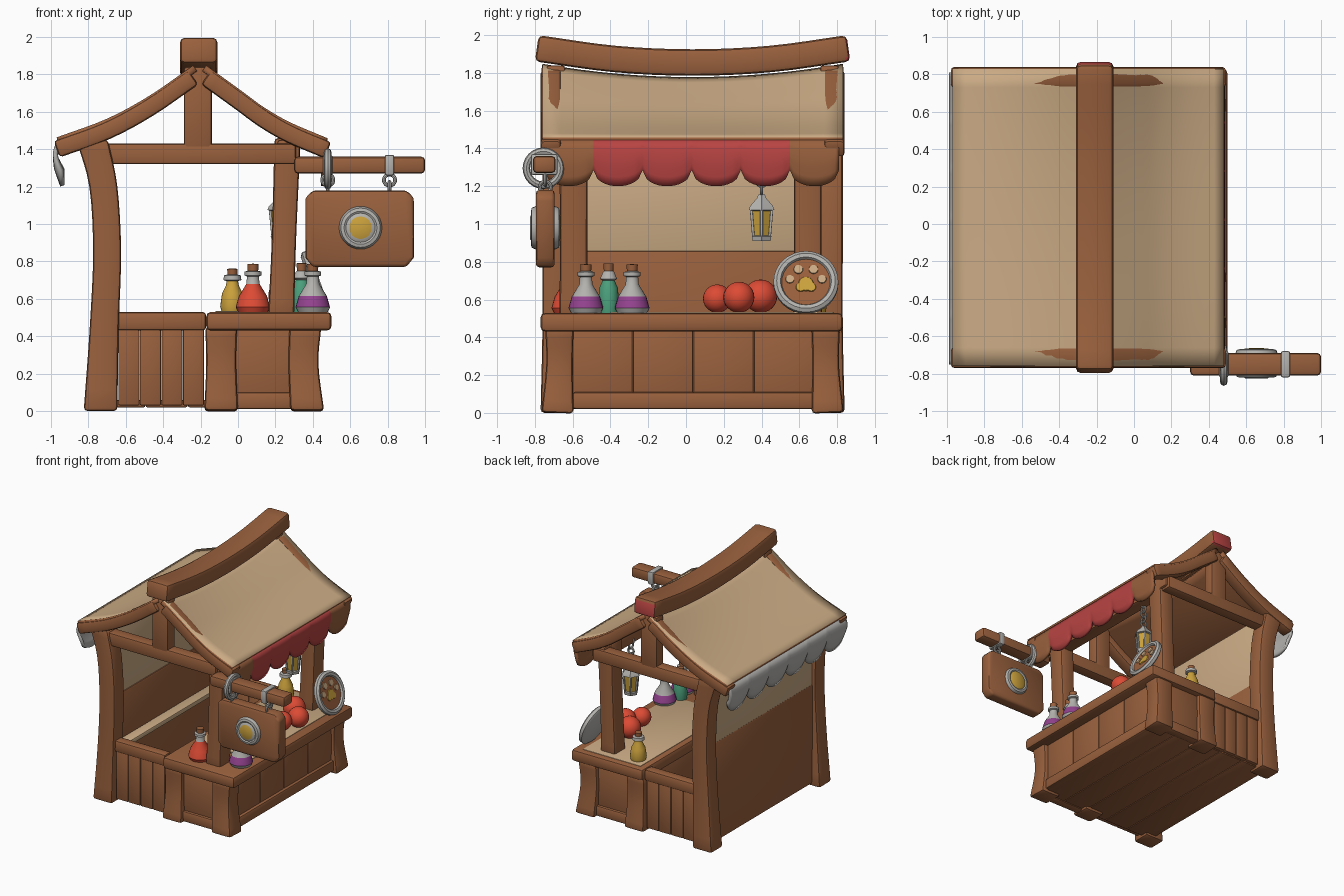
import bpy, bmesh, math
from mathutils import Vector, Matrix, Euler

if "Cube" in bpy.data.objects:
    bpy.data.objects.remove(bpy.data.objects["Cube"])

COLORS = {
    "brown wood": (0.32, 0.118, 0.047), "tan cloth": (0.60, 0.41, 0.235),
    "red cloth": (0.48, 0.058, 0.055), "bright red": (0.72, 0.07, 0.035),
    "light grey": (0.46, 0.45, 0.43), "gold": (0.60, 0.36, 0.045),
    "purple": (0.29, 0.055, 0.27), "green": (0.07, 0.35, 0.20)}
MAT = {}
for n, c in COLORS.items():
    MAT[n] = bpy.data.materials.new(n)
    MAT[n].diffuse_color = (*c, 1)
B, T, R, BR, G, AU, P, GN = COLORS
YC = 0.035  # middle of the stall along y


def finish(name, bm, mats, bevel=0, rule=None, recalc=True):
    if recalc:
        bmesh.ops.recalc_face_normals(bm, faces=bm.faces)
    if bevel:
        es = [e for e in bm.edges if len(e.link_faces) == 2 and e.calc_face_angle() > 0.7]
        bmesh.ops.bevel(bm, geom=es, offset=bevel, segments=2, profile=0.5,
                        affect='EDGES', clamp_overlap=True)
    if rule:
        for f in bm.faces:
            f.material_index = rule(f.calc_center_median())
    me = bpy.data.meshes.new(name)
    bm.to_mesh(me)
    bm.free()
    for m in mats:
        me.materials.append(MAT[m])
    ob = bpy.data.objects.new(name, me)
    bpy.context.collection.objects.link(ob)
    return ob


def box(name, x0, x1, y0, y1, z0, z1, mat=B, bevel=0.015):
    bm = bmesh.new()
    m = Matrix.Translation(((x0+x1)/2, (y0+y1)/2, (z0+z1)/2)) @ Matrix.Diagonal((x1-x0, y1-y0, z1-z0, 1))
    bmesh.ops.create_cube(bm, size=1, matrix=m)
    return finish(name, bm, [mat], bevel)


def curve(pts, n=4):
    """Catmull-Rom resampling of a list of equal-length tuples."""
    p = [Vector(q) for q in pts]
    p = [2*p[0]-p[1]] + p + [2*p[-1]-p[-2]]
    out = []
    for i in range(1, len(p)-2):
        a, b, c, d = p[i-1:i+3]
        for k in range(n):
            t = k/n
            out.append(0.5*(2*b + (c-a)*t + (2*a-5*b+4*c-d)*t*t + (3*b-a-3*c+d)*t**3))
    return out + [p[-2]]


def loft(name, pts, u, mats=(B,), bevel=0.02, rule=None):
    """Beam along points (x, y, z, width, depth); u is the width axis."""
    c, u = curve(pts), Vector(u)
    bm, rings = bmesh.new(), []
    for i, q in enumerate(c):
        t = (c[min(i+1, len(c)-1)] - c[max(i-1, 0)]).copy()
        v = Vector(t[:3]).cross(u).normalized()
        o = Vector(q[:3])
        rings.append([bm.verts.new(o + u*q[3]/2*a + v*q[4]/2*b)
                      for a, b in ((-1, -1), (1, -1), (1, 1), (-1, 1))])
    for r, s in zip(rings, rings[1:]):
        for k in range(4):
            bm.faces.new((r[k], r[(k+1) % 4], s[(k+1) % 4], s[k]))
    bm.faces.new(rings[0])
    bm.faces.new(rings[-1])
    return finish(name, bm, mats, bevel, rule)


def lathe(name, prof, mtx, segs=24):
    """Turned part; profile rows are (radius, height, colour of the band above)."""
    mats = list(dict.fromkeys(p[2] for p in prof))
    bm, rings = bmesh.new(), []
    for r, z, _ in prof:
        rings.append([bm.verts.new(mtx @ Vector((r*math.cos(a), r*math.sin(a), z)))
                      for a in (2*math.pi*k/segs for k in range(segs))])
    for i in range(len(rings)-1):
        for k in range(segs):
            j = (k+1) % segs
            f = bm.faces.new((rings[i][k], rings[i][j], rings[i+1][j], rings[i+1][k]))
            f.material_index = mats.index(prof[i][2])
    bmesh.ops.remove_doubles(bm, verts=bm.verts, dist=1e-5)
    return finish(name, bm, mats)


def sheet(name, fn, nu, nv, hint, mats, thick, rule=None, back=0):
    """Thin cloth from a function of u, v in 0..1."""
    bm = bmesh.new()
    g = [[bm.verts.new(fn(i/nu, j/nv)) for j in range(nv+1)] for i in range(nu+1)]
    for i in range(nu):
        for j in range(nv):
            bm.faces.new((g[i][j], g[i+1][j], g[i+1][j+1], g[i][j+1]))
    bm.normal_update()
    if sum(f.normal.dot(Vector(hint)) for f in bm.faces) < 0:
        bmesh.ops.reverse_faces(bm, faces=bm.faces)
    ob = finish(name, bm, mats, 0, rule, False)
    s = ob.modifiers.new("thickness", 'SOLIDIFY')
    s.thickness, s.offset = thick, -1
    s.material_offset = s.material_offset_rim = back
    return ob


def ring(name, loc, rot, R1, r1):
    bpy.ops.mesh.primitive_torus_add(location=loc, rotation=rot, major_radius=R1, minor_radius=r1,
                                     major_segments=24, minor_segments=8)
    bpy.context.object.name = name
    bpy.context.object.data.materials.append(MAT[G])


def at(x, y, z):
    return Matrix.Translation((x, y, z))


# Floor planks and back wall
for k in range(5):
    x = -0.72 + k*0.226
    box("floor_plank", x, x+0.224, -0.68, 0.76, 0.02, 0.06, B, 0.008)
box("back_wall_wood", -0.75, -0.69, -0.68, 0.76, 0.02, 0.86)
box("back_wall_cloth", -0.745, -0.70, -0.68, 0.76, 0.85, 1.44, T, 0.005)
box("back_ledge", -0.69, -0.60, -0.62, 0.69, 0.44, 0.48, T, 0.01)

# Both gable ends share the same frame
LEFT = [(-0.24, 1.84), (-0.47, 1.68), (-0.70, 1.555), (-0.97, 1.455)]
RIGHT = [(-0.17, 1.84), (0.01, 1.71), (0.14, 1.615), (0.28, 1.535), (0.48, 1.45)]
for y, s in ((-0.69, -1), (0.76, 1)):
    loft("back_post", [(-0.735, y, 0, .18, .16), (-0.715, y, .45, .155, .14), (-0.70, y, .85, .15, .14),
                       (-0.72, y, 1.2, .15, .14), (-0.78, y, 1.45, .17, .14)], (1, 0, 0))
    box("tie_beam", -0.74, 0.31, y-.05, y+.05, 1.32, 1.43)
    box("king_post", -0.29, -0.14, y-.05, y+.05, 1.40, 1.84)
    for side in (LEFT, RIGHT):
        loft("gable_rafter", [(x, y+s*.025, z-.055, .11, .095) for x, z in side], (0, 1, 0))
    # half-height side wall beside the counter
    for k in range(4):
        x = -0.64 + k*0.115
        box("side_wall_plank", x, x+.113, y-.03, y+.03, .03, .45, B, .008)
    box("side_wall_rail", -0.65, -0.17, y-.045, y+.045, .43, .53, B, .02)
    # counter ends and legs
    box("counter_end_panel", -0.05, 0.32, y-.02, y+.02, .05, .44, B, .005)
    box("counter_end_rail", -0.05, 0.32, y-.04, y+.04, .01, .10)
    for x in (-0.09, 0.36):
        f = .01 if x > 0 else 0
        loft("counter_leg", [(x+f, y+s*-.01, 0, .18, .17), (x-f, y-s*.02, .25, .16, .14),
                             (x, y-s*.02, .45, .17, .15)], (1, 0, 0))
for y in (-0.595, 0.645):
    loft("front_post", [(.23, y, .5, .14, .15), (.245, y, .9, .13, .145), (.265, y, 1.46, .14, .15)], (1, 0, 0))
box("front_eave_beam", .21, .33, -.72, .79, 1.34, 1.45)
box("back_eave_beam", -.84, -.74, -.72, .79, 1.36, 1.45)

# Counter
for k in range(4):
    y = -0.60 + k*0.32
    box("counter_front_plank", .36, .405, y, y+.317, .04, .44, B, .006)
box("counter_front_rail", .36, .43, -.6, .68, .02, .11)
box("counter_inner_panel", -.16, -.11, -.62, .69, .02, .44)
box("counter_top", -.17, .50, -.77, .83, .43, .53, B, .025)
box("counter_cloth", -.12, .42, -.40, .78, .525, .534, T, .002)

# Ridge beam, sagging in the middle, with one painted end
loft("ridge_beam", [(-.21, YC+f*.825, 1.855+.075*f*f, .2, .14) for f in (-1, -.5, 0, .5, 1)],
     (1, 0, 0), [B, R], .025, lambda c: int(c.y > .85))

# Roof cloth, tan above and brown below
for side, nm in ((LEFT, "roof_cloth_back"), (RIGHT, "roof_cloth_front")):
    c = curve([(x, 0, z) for x, z in side], 4)

    def slope(u, v, c=c):
        q, f = c[round(u*(len(c)-1))], 2*v-1
        return (q.x, YC+.795*f, q.z+.008-.07*(1-u)*(1-f*f))
    sheet(nm, slope, len(c)-1, 16, (0, 0, 1), [T, B], .035, None, 1)


# Scalloped valances
def valance(name, x0, s, bulge, mats, rule):
    def fn(u, v):
        y, f = -.75 + u*1.56, (u*6) % 1
        low = 1.285 - .085*math.sqrt(max(0, 1-(2*f-1)**2))
        return (x0 + s*bulge*math.sin(v*math.pi*1.2), y, 1.445+(low-1.445)*v)
    sheet(name, fn, 72, 5, (s, 0, 0), mats, .025, rule)


valance("front_valance", .475, 1, .012, [B, R], lambda c: int(-.49 < c.y < .55))
valance("back_valance", -.965, -1, .025, [G], None)

# Hanging sign
box("sign_arm", .30, 1.0, -.81, -.69, 1.27, 1.36, B, .02)
bm = bmesh.new()
o = [(.36, .82), (.40, .77), (.90, .77), (.94, .82), (.94, 1.14), (.90, 1.18), (.40, 1.18), (.36, 1.14)]
f = bm.faces.new([bm.verts.new((x, -.795, z)) for x, z in o])
e = bmesh.ops.extrude_face_region(bm, geom=[f])
bmesh.ops.translate(bm, vec=(0, .10, 0), verts=[v for v in e['geom'] if isinstance(v, bmesh.types.BMVert)])
finish("sign_board", bm, [B], .018)
half = [(0, -.082, AU), (.06, -.08, AU), (.078, -.07, G), (.088, -.076, G), (.105, -.072, G), (.115, -.05, G)]
lathe("sign_disc", half + [(r, -z, AU if r < .07 else G) for r, z, _ in half[::-1]],
      at(.655, -.745, .98) @ Matrix.Rotation(math.pi/2, 4, 'X'), 28)
for x in (.48, .81):
    box("sign_strap", x-.025, x+.025, -.82, -.68, 1.26, 1.37, G, .01)
    ring("sign_link", (x, -.745, 1.235), (math.pi/2, 0, 0), .03, .01)
    ring("sign_eye", (x, -.745, 1.195), (0, math.pi/2, 0), .03, .01)
ring("arm_hoop", (.48, -.755, 1.295), (0, math.pi/2, 0), .09, .02)

# Lantern
lathe("lantern", [(0, 0, G), (.055, 0, G), (.06, .025, G), (.048, .03, AU), (.062, .16, G), (.078, .165, G),
                  (.07, .185, G), (.03, .225, G), (.02, .245, G), (0, .25, G)], at(.235, .40, .91), 6)
for k in range(6):
    a = k*math.pi/3
    d = Vector((math.cos(a), math.sin(a), 0))
    p, q = Vector((.235, .4, .935))+d*.05, Vector((.235, .4, 1.08))+d*.064
    loft("lantern_bar", [(*p, .014, .014), (*q, .014, .014)], (1, 0, 0), [G], .003)
for k in range(5):
    ring("lantern_chain", (.235, .40, 1.18+k*.045), (math.pi/2, 0, k % 2*math.pi/2), .026, .008)

# Bottles on the counter
flask = [(0, 0, G), (.08, 0, G), (.092, .025, P), (.075, .085, G), (.035, .15, G), (.032, .19, G),
         (.045, .195, G), (.045, .215, G), (.028, .22, B), (.03, .255, B), (0, .258, B)]
for y in (-.53, -.285):
    lathe("purple_flask", flask, at(.40, y, .53))
lathe("red_flask", [(r, z, BR if z < .14 else c) for r, z, c in flask], at(.08, -.62, .53))
lathe("yellow_bottle", [(0, 0, AU), (.058, 0, AU), (.065, .03, AU), (.055, .10, AU), (.035, .14, AU), (.03, .165, G),
                        (.048, .17, G), (.045, .195, G), (.026, .20, B), (.028, .23, B), (0, .233, B)], at(-.03, .68, .53))
lathe("green_bottle", [(0, 0, GN), (.05, 0, GN), (.055, .04, GN), (.05, .13, GN), (.032, .17, G), (.045, .18, G),
                       (.03, .215, G), (.025, .22, B), (.027, .26, B), (0, .262, B)], at(.34, -.41, .53))

# Fruit
for x, y, r in ((.30, .165, .075), (.37, .28, .082), (.25, .395, .088)):
    prof = [(r*math.sin(k*math.pi/12), -r*math.cos(k*math.pi/12), BR) for k in range(13)]
    lathe("red_fruit", prof, at(x, y, .53+r))

# Leaning plate with a painted paw
M = at(.41, .635, .69) @ Euler((0, math.radians(70), 0)).to_matrix().to_4x4()
lathe("plate", [(0, -.025, G), (.15, -.025, G), (.172, -.01, G), (.172, .015, G), (.155, .028, G),
                (.135, .025, G), (.128, .01, B), (0, .01, B)], M, 32)
for x, y, r, c in ((-.015, -.085, .024, T), (-.07, -.04, .026, T), (-.07, .04, .026, T), (-.015, .085, .024, T),
                   (.012, 0, .042, AU), (.03, -.028, .026, AU), (.03, .028, .026, AU)):
    lathe("plate_paint", [(0, .008, c), (r, .008, c), (r*.9, .017, c), (0, .0175, c)], M @ at(x, y, 0), 14)

# Smooth shading with sharp edges kept
bpy.ops.object.select_all(action='SELECT')
bpy.context.view_layer.objects.active = bpy.data.objects["ridge_beam"]
bpy.ops.object.shade_smooth_by_angle(angle=math.radians(40))

for m in bpy.data.materials:
    if m.users and not m.is_grease_pencil:
        m.use_nodes = True
        m.node_tree.nodes["Principled BSDF"].inputs["Base Color"].default_value = m.diffuse_color
